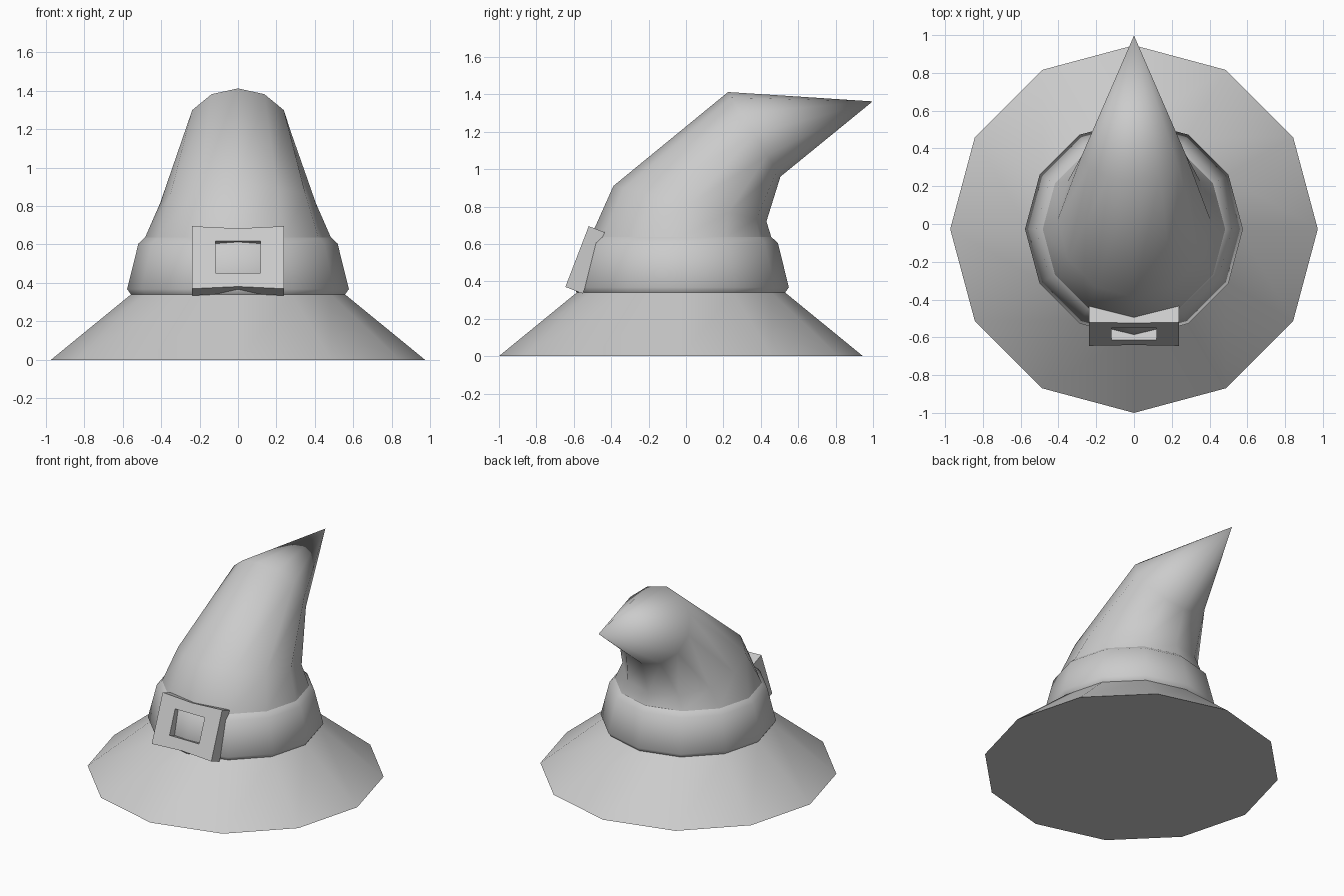
import bpy, bmesh, math
from mathutils import Vector

if "Cube" in bpy.data.objects:
    bpy.data.objects.remove(bpy.data.objects["Cube"])

SIDES = 12
CY = -0.027  # centre of brim and band


def finish(name, bm, angle=None):
    bmesh.ops.recalc_face_normals(bm, faces=bm.faces)
    mesh = bpy.data.meshes.new(name)
    bm.to_mesh(mesh)
    bm.free()
    obj = bpy.data.objects.new(name, mesh)
    bpy.context.collection.objects.link(obj)
    if angle:
        bpy.ops.object.select_all(action='DESELECT')
        obj.select_set(True)
        bpy.context.view_layer.objects.active = obj
        bpy.ops.object.shade_smooth_by_angle(angle=math.radians(angle))
    return obj


def flat(r, z):
    """Level ring, given as front point, back point and half width."""
    return (CY - r, z), (CY + r, z), r


def loft(name, rings, cap_bottom=False, tip=None, angle=50):
    """Skin 12-sided rings, each set by front point, back point, half width."""
    bm = bmesh.new()
    loops = []
    for front, back, width in rings:
        f, b = Vector((0, *front)), Vector((0, *back))
        mid, half = (f + b) / 2, (f - b) / 2
        side = Vector((width, 0, 0))
        loops.append([bm.verts.new(mid + half * math.cos(a) + side * math.sin(a))
                      for a in (i * math.tau / SIDES for i in range(SIDES))])
    for lo, hi in zip(loops, loops[1:]):
        for i in range(SIDES):
            j = (i + 1) % SIDES
            bm.faces.new((lo[i], lo[j], hi[j], hi[i]))
    if tip:
        apex = bm.verts.new((0, *tip))
        for i in range(SIDES):
            bm.faces.new((loops[-1][i], loops[-1][(i + 1) % SIDES], apex))
    if cap_bottom:
        bm.faces.new(loops[0])
    return finish(name, bm, angle)


# Brim
loft("brim", [flat(0.973, 0), flat(0.557, 0.34)], cap_bottom=True)

# Hat band with bevelled rims
loft("band", [flat(0.557, 0.34), flat(0.577, 0.368),
              flat(0.518, 0.605), flat(0.483, 0.637)], angle=60)

# Bent crown, running down inside the band to the brim
loft("crown", [flat(0.53, 0.34), flat(0.483, 0.637),
               ((-0.388, 0.91), (0.43, 0.72), 0.405),
               ((0.225, 1.412), (0.505, 0.96), 0.275)],
     tip=(0.998, 1.362), angle=60)

# Buckle: frame leaning against the band, its long edges pinched in the middle
origin = Vector((0, -0.645, 0.37))
up = Vector((0, 0.125, 0.325)).normalized()
inward = Vector((0, 0.325, -0.125)).normalized()
bm = bmesh.new()


def outline(w, v0, v1, pinch, depth):
    pts = ((-w, v0), (0, v0 + pinch), (w, v0), (w, v1), (0, v1 - pinch), (-w, v1))
    return [bm.verts.new(origin + Vector((x, 0, 0)) + up * v + inward * depth)
            for x, v in pts]


outer_front, outer_back = (outline(0.238, 0, 0.348, 0.012, d) for d in (0, 0.1))
inner_front, inner_back = (outline(0.118, 0.088, 0.266, 0, d) for d in (0, 0.1))
for a, b in ((outer_front, inner_front), (inner_front, inner_back),
             (inner_back, outer_back), (outer_back, outer_front)):
    for i in range(6):
        j = (i + 1) % 6
        bm.faces.new((a[i], a[j], b[j], b[i]))
finish("buckle", bm)
